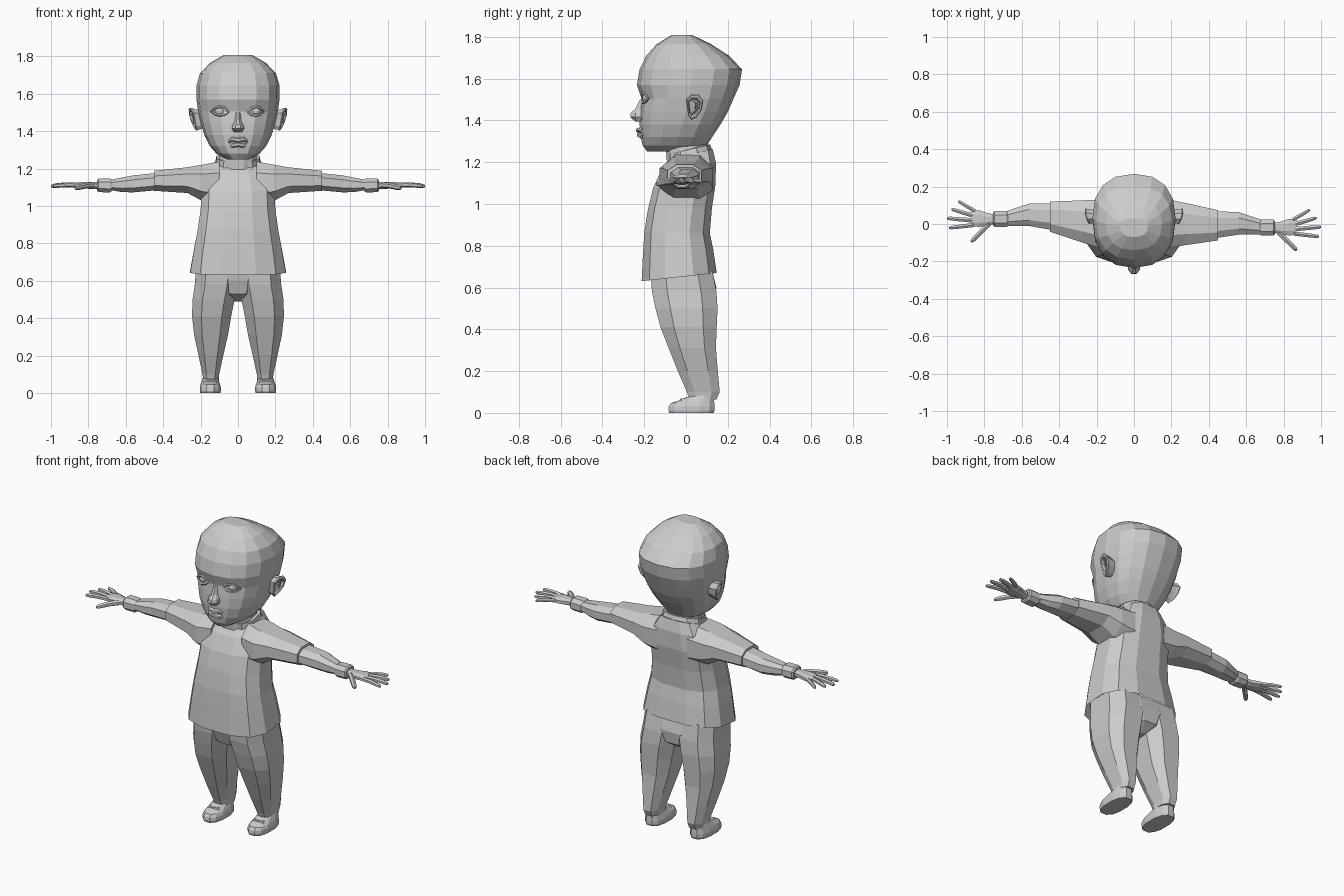
import bpy, bmesh, math
from mathutils import Vector


def loft(name, rings, cap0=True, cap1=True):
    """Skin a list of equal-length point rings with flat quads."""
    bm = bmesh.new()
    vs = [[bm.verts.new(p) for p in r] for r in rings]
    n = len(vs[0])
    for a, b in zip(vs, vs[1:]):
        for i in range(n):
            j = (i + 1) % n
            bm.faces.new((a[i], a[j], b[j], b[i]))
    if cap0:
        bm.faces.new(vs[0][::-1])
    if cap1:
        bm.faces.new(vs[-1])
    bmesh.ops.recalc_face_normals(bm, faces=bm.faces)
    me = bpy.data.meshes.new(name)
    bm.to_mesh(me)
    bm.free()
    ob = bpy.data.objects.new(name, me)
    bpy.context.collection.objects.link(ob)
    return ob


def oval(n, p=2.0, off=0.5):
    """Unit superellipse points."""
    out = []
    for i in range(n):
        a = 2 * math.pi * (i + off) / n
        c, s = math.cos(a), math.sin(a)
        out.append((math.copysign(abs(c) ** (2 / p), c), math.copysign(abs(s) ** (2 / p), s)))
    return out


def ring(w, yf, yb, zf, zb=None, cx=0.0, yc=None, n=12, p=2.3, off=0.5):
    """Cross-section around z, tilted from zf at the front to zb at the back."""
    zb = zf if zb is None else zb
    yc = (yf + yb) / 2 if yc is None else yc
    pts = []
    for c, s in oval(n, p, off):
        y = yc + s * ((yb - yc) if s > 0 else (yc - yf))
        pts.append((cx + w * c, y, zf + (zb - zf) * (y - yf) / (yb - yf)))
    return pts


def tube(name, pts, radii, n=6, flat=1.0):
    """Tapered tube through points."""
    pts = [Vector(p) for p in pts]
    rings = []
    for i, p in enumerate(pts):
        d = (pts[min(i + 1, len(pts) - 1)] - pts[max(i - 1, 0)]).normalized()
        u = d.cross(Vector((0, 0, 1))).normalized()
        v = u.cross(d)
        rings.append([p + radii[i] * (u * c + v * s * flat) for c, s in oval(n)])
    return loft(name, rings)


# Head: horizontal sections (half width, front, back, height)
head = [(.055, -.185, -.06, 1.25), (.115, -.208, .10, 1.28), (.15, -.216, .125, 1.32),
        (.18, -.222, .165, 1.38), (.198, -.220, .20, 1.44), (.213, -.213, .228, 1.505),
        (.222, -.235, .257, 1.57), (.222, -.222, .268, 1.645), (.203, -.19, .205, 1.71),
        (.15, -.14, .12, 1.765), (.075, -.07, .03, 1.808)]
loft("head", [ring(w, f, b, z, yc=.2 * f + .8 * b if z < 1.26 else (f + b) / 2 + .01,
                   n=16, p=2.35, off=0) for w, f, b, z in head])
loft("neck", [ring(.11, -.09, .11, 1.15, 1.2), ring(.10, -.10, .10, 1.27, 1.32)])

# Nose
loft("nose", [ring(w, f, -.18, z, n=8, p=2) for w, f, z in
              [(.014, -.222, 1.50), (.018, -.245, 1.455), (.03, -.268, 1.435),
               (.036, -.27, 1.415), (.024, -.245, 1.395)]])

# Lips
for nm, z, y, bow in (("upper_lip", 1.352, -.226, .006), ("lower_lip", 1.33, -.222, -.006)):
    tube(nm, [(-.06, y + .028, 1.342), (-.03, y + .006, z + bow), (0, y, z),
              (.03, y + .006, z + bow), (.06, y + .028, 1.342)],
         [.005, .012, .014, .012, .005])

# Shirt body and collar
shirt = [(.262, -.217, .152, .63, .67), (.24, -.21, .135, .77, .78), (.222, -.203, .118, .87, .86),
         (.205, -.185, .128, .98, .98), (.20, -.16, .146, 1.08, 1.10),
         (.165, -.118, .146, 1.165, 1.20), (.12, -.085, .13, 1.205, 1.265)]
loft("shirt_body", [ring(*r, n=12, p=2.7) for r in shirt], cap0=False)
loft("collar", [ring(*r, n=10) for r in
                [(.128, -.09, .128, 1.19, 1.25), (.12, -.095, .115, 1.235, 1.285),
                 (.10, -.08, .10, 1.235, 1.285), (.10, -.07, .10, 1.18, 1.24)]], False, False)

# Trouser seat
loft("trouser_seat", [ring(.03, -.06, .08, .49), ring(.12, -.14, .14, .53),
                      ring(.20, -.165, .15, .60), ring(.225, -.18, .13, .68)])

for s, side in ((1, "left"), (-1, "right")):
    # Ear: outline dished in the middle, leaning outwards
    outline = [(.0, 1.50), (.025, 1.525), (.06, 1.525), (.083, 1.495), (.075, 1.45),
               (.05, 1.415), (.025, 1.402), (.01, 1.425), (.006, 1.46)]

    def ear(k, dx, lean):
        return [(s * (.205 + dx + lean * ((z - 1.40) * .22 + y * .25)),
                 .035 + (y - .035) * k, 1.465 + (z - 1.465) * k) for y, z in outline]
    loft(side + "_ear", [ear(.75, -.03, 0), ear(.9, 0, .8), ear(1, .01, 1), ear(.9, .016, 1),
                         ear(.72, .012, 1), ear(.6, -.004, .9)])
    tube(side + "_ear_fold", [(s * .222, .03, 1.435), (s * .236, .05, 1.455),
                              (s * .24, .05, 1.485), (s * .236, .03, 1.50)],
         [.005, .008, .008, .005], 5)

    # Eye and eyelids
    bpy.ops.mesh.primitive_uv_sphere_add(segments=12, ring_count=8, radius=.028,
                                         location=(s * .095, -.181, 1.508))
    bpy.context.object.name = side + "_eye"
    for nm, zs in (("upper_eyelid", (1.502, 1.526, 1.532, 1.523, 1.505)),
                   ("lower_eyelid", (1.502, 1.489, 1.485, 1.49, 1.505))):
        xy = ((.05, -.206), (.072, -.208), (.095, -.206), (.12, -.195), (.144, -.178))
        tube(side + "_" + nm, [(s * x, y, z) for (x, y), z in zip(xy, zs)],
             [.004, .007, .008, .007, .004], 5)

    # Sleeve sections across x: (x, front, back, bottom, top)
    def shift(x):
        return -s * .023 * min(1, max(0, (x - .2) / .25))

    def arm_ring(x, y0, y1, z0, z1, n=8, p=2.4):
        return [(s * x, (y0 + y1) / 2 + (y1 - y0) / 2 * c + shift(x),
                 (z0 + z1) / 2 + (z1 - z0) / 2 * t) for c, t in oval(n, p)]

    def across(name, secs):
        return loft(side + "_" + name, [arm_ring(*r) for r in secs])
    across("upper_sleeve", [(.10, -.12, .14, 1.0, 1.245), (.19, -.135, .138, 1.02, 1.228),
                            (.27, -.115, .128, 1.065, 1.212), (.45, -.07, .102, 1.078, 1.192)])
    across("lower_sleeve", [(.43, -.06, .095, 1.082, 1.18), (.56, -.038, .09, 1.07, 1.167),
                            (.62, -.036, .07, 1.072, 1.155), (.69, -.035, .045, 1.085, 1.14)])
    across("cuff", [(.675, -.038, .046, 1.078, 1.144), (.685, -.042, .05, 1.07, 1.15),
                    (.745, -.042, .05, 1.072, 1.15), (.753, -.034, .042, 1.08, 1.142)])

    # Palm, fingers and thumb
    across("palm", [(.74, -.024, .03, 1.09, 1.13), (.78, -.032, .036, 1.09, 1.13),
                    (.83, -.042, .054, 1.093, 1.13), (.87, -.036, .05, 1.098, 1.124)])
    digits = [("little_finger", (.85, .046), (.94, .099), .0105),
              ("ring_finger", (.86, .022), (.975, .056), .012),
              ("middle_finger", (.86, -.004), (1.0, .008), .0125),
              ("index_finger", (.855, -.028), (.988, -.044), .012),
              ("thumb", (.775, -.022), (.87, -.118), .0145)]
    for nm, a, b, r in digits:
        drop = -.012 if nm == "thumb" else 0
        path = [(s * (a[0] + (b[0] - a[0]) * t), a[1] + (b[1] - a[1]) * t + shift(1),
                 1.112 + drop * t + .004 * math.sin(math.pi * t) - .006 * t)
                for t in (0, .4, .72, .92, 1)]
        tube(side + "_" + nm, path, [r * 1.1, r * 1.05, r, r * .85, r * .45])

    # Trouser leg: (inner x, outer x, front, back, height)
    legs = [(.10, .188, .012, .15, .065), (.098, .192, 0, .166, .10), (.075, .215, -.045, .158, .20),
            (.048, .24, -.09, .15, .31), (.03, .252, -.13, .155, .41), (.012, .25, -.155, .16, .50),
            (-.004, .238, -.172, .155, .58), (-.004, .23, -.18, .135, .68)]
    loft(side + "_trouser_leg", [ring((o - i) / 2, f, b, z, cx=s * (i + o) / 2, n=8, p=2.7)
                                 for i, o, f, b, z in legs])

    # Shoe: sole, welt, upper and ankle opening
    shoe = [(.055, -.083, .135, 0, 0), (.058, -.088, .14, .012, .012), (.058, -.086, .14, .03, .03),
            (.053, -.075, .138, .047, .05), (.046, -.035, .137, .06, .072), (.04, .0, .132, .075, .09)]
    loft(side + "_shoe", [ring(*r, cx=s * .148, n=12, p=2.5) for r in shoe])
    loft(side + "_shoe_strap", [ring(.05, -.03, .0, .045, cx=s * .148, n=8, p=3),
                                ring(.03, -.028, .0, .07, cx=s * .148, n=8, p=3)])
